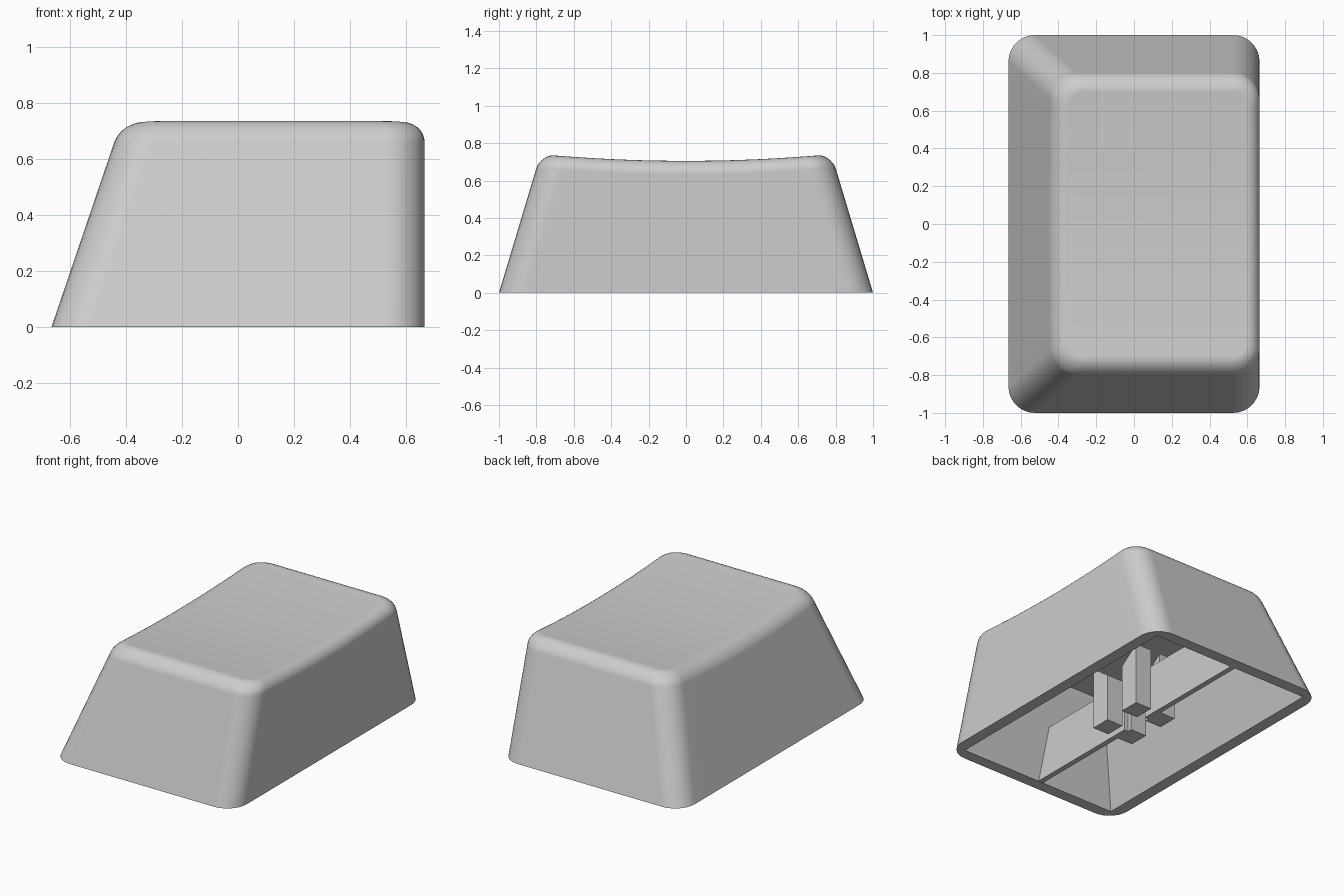
import bpy, bmesh
from math import cos, sin, pi, radians
from mathutils import Vector

cube = bpy.data.objects.get("Cube")
if cube:
    bpy.data.objects.remove(cube, do_unlink=True)

HX, HY, TOP = 0.665, 1.0, 0.735      # half width, half depth, rim height of the top
SLOPE_X, SLOPE_Y = 0.34, 0.30        # lean of the -x wall and of the front and back walls
FILLET, CORNER, WALL, CEILING = 0.072, 0.14, 0.078, 0.625
SEG, ROWS, STEPS = 7, 15, 7          # corner, long side and fillet divisions

plastic = bpy.data.materials.new("grey plastic")
plastic.use_nodes = True
grey = (0.61, 0.61, 0.61, 1)
plastic.diffuse_color = grey
plastic.node_tree.nodes["Principled BSDF"].inputs["Base Color"].default_value = grey


def make_object(name, bm):
    bmesh.ops.recalc_face_normals(bm, faces=bm.faces)
    mesh = bpy.data.meshes.new(name)
    bm.to_mesh(mesh)
    bm.free()
    mesh.materials.append(plastic)
    obj = bpy.data.objects.new(name, mesh)
    bpy.context.collection.objects.link(obj)
    return obj


def ring(bm, z, inset, radius, dished=False):
    """Rounded rectangle following the leaning walls at height z."""
    x0, x1 = -HX + SLOPE_X * z + inset, HX - inset
    y1 = HY - SLOPE_Y * z - inset
    y0 = -y1

    def corner(cx, cy, start):
        return [(cx + radius * cos(start + pi / 2 * i / SEG),
                 cy + radius * sin(start + pi / 2 * i / SEG)) for i in range(SEG + 1)]

    rows = [y0 + radius + (y1 - y0 - 2 * radius) * (i + 1) / (ROWS + 1) for i in range(ROWS)]
    pts = corner(x1 - radius, y1 - radius, 0) + corner(x0 + radius, y1 - radius, pi / 2)
    pts += [(x0, y) for y in reversed(rows)]
    pts += corner(x0 + radius, y0 + radius, pi) + corner(x1 - radius, y0 + radius, 1.5 * pi)
    pts += [(x1, y) for y in rows]
    verts = []
    for x, y in pts:
        drop = min(0, 0.030 * ((y / 0.715) ** 2 - 1)) if dished else 0
        shift = SLOPE_X * drop if x < 0 else 0
        verts.append(bm.verts.new((x + shift, y, z + drop)))
    return verts


def cap(bm, loop):
    """Close a ring with strips running across x."""
    n = SEG + 1
    left = loop[n:3 * n + ROWS]
    right = list(reversed(loop[3 * n + ROWS:] + loop[:n]))
    for i in range(len(left) - 1):
        bm.faces.new((left[i], left[i + 1], right[i + 1], right[i]))


# Hollow cap: cavity, bottom rim, outer walls, rounded edge and dished top in one loft
bm = bmesh.new()
rings = [ring(bm, CEILING, WALL, 0), ring(bm, 0, WALL, 0), ring(bm, 0, 0, CORNER)]
for k in range(STEPS + 1):
    t = pi / 2 * k / STEPS
    inset = FILLET * (1 - cos(t))
    rings.append(ring(bm, TOP - FILLET + FILLET * sin(t), inset, CORNER - 0.8 * inset, True))
for a, b in zip(rings, rings[1:]):
    for i in range(len(a)):
        j = (i + 1) % len(a)
        bm.faces.new((a[i], a[j], b[j], b[i]))
cap(bm, rings[0])
cap(bm, rings[-1])
bmesh.ops.remove_doubles(bm, verts=bm.verts, dist=1e-5)
shell = make_object("cap_shell", bm)
bpy.ops.object.select_all(action='DESELECT')
shell.select_set(True)
bpy.context.view_layer.objects.active = shell
bpy.ops.object.shade_smooth_by_angle(angle=radians(35))
weighted = shell.modifiers.new("even shading", 'WEIGHTED_NORMAL')
weighted.keep_sharp = True


def prism(name, profile, x0, x1):
    """Extrude a (y, z) profile along x."""
    bm = bmesh.new()
    face = bm.faces.new([bm.verts.new((x0, y, z)) for y, z in profile])
    new = bmesh.ops.extrude_face_region(bm, geom=[face])["geom"]
    moved = [v for v in new if isinstance(v, bmesh.types.BMVert)]
    bmesh.ops.translate(bm, verts=moved, vec=Vector((x1 - x0, 0, 0)))
    return make_object(name, bm)


# Stem: four slant-topped posts around a cross-shaped slot, and a web on each side of it
for sy, end in ((-1, "front"), (1, "back")):
    for sx, side in ((-1, "right"), (1, "left")):
        post = [(sy * y, z) for y, z in ((0.07, 0.002), (0.205, 0.002),
                                         (0.205, 0.42), (0.07, 0.32))]
        prism(f"stem_post_{end}_{side}", post, sx * 0.035, sx * 0.155)
    web_top = 0.34
    foot = HY - WALL + 0.01
    web = [(sy * y, z) for y, z in ((0.1, 0.002), (foot, 0.002),
                                    (foot - SLOPE_Y * web_top, web_top), (0.1, web_top))]
    prism(f"support_web_{end}", web, -0.042, -0.006)
